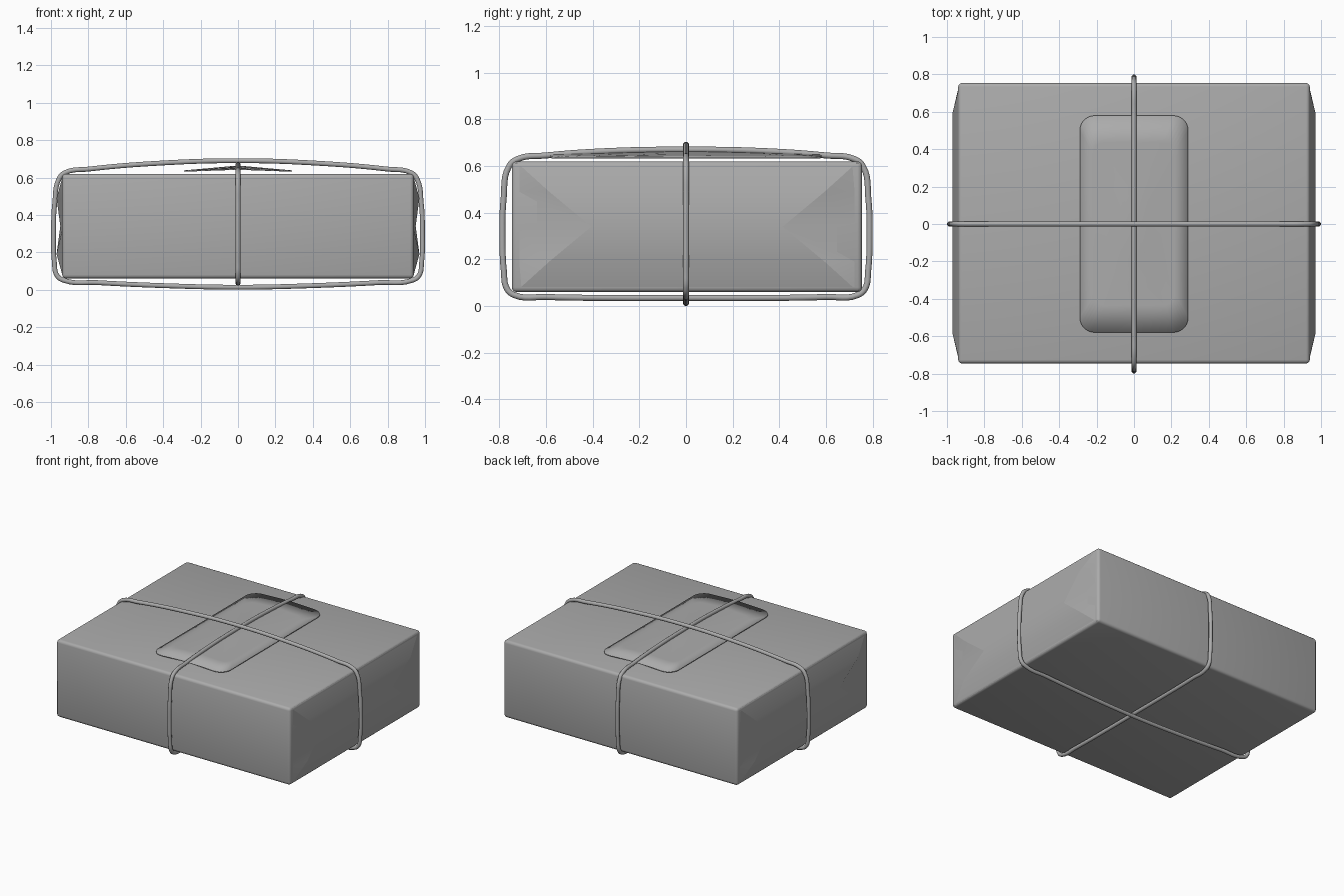
import bpy, bmesh, math

if "Cube" in bpy.data.objects:
    bpy.data.objects.remove(bpy.data.objects["Cube"])


def colour(name, v):
    m = bpy.data.materials.new(name)
    m.diffuse_color = (v, v, v, 1)
    m.use_nodes = True
    m.node_tree.nodes["Principled BSDF"].inputs["Base Color"].default_value = m.diffuse_color
    return m


GREY = colour("paper grey", 0.41)


def finish(bm, name, angle=30):
    bmesh.ops.recalc_face_normals(bm, faces=bm.faces)
    me = bpy.data.meshes.new(name)
    bm.to_mesh(me)
    bm.free()
    ob = bpy.data.objects.new(name, me)
    bpy.context.collection.objects.link(ob)
    me.materials.append(GREY)
    bpy.ops.object.select_all(action='DESELECT')
    bpy.context.view_layer.objects.active = ob
    ob.select_set(True)
    bpy.ops.object.shade_smooth_by_angle(angle=math.radians(angle))
    return ob


# Parcel body: softly rounded box
bm = bmesh.new()
bmesh.ops.create_cube(bm, size=1)
for v in bm.verts:
    v.co = (v.co.x * 1.88, v.co.y * 1.5 + 0.004, 0.34 + v.co.z * 0.56)
bmesh.ops.bevel(bm, geom=bm.edges[:], offset=0.02, segments=3, profile=0.5, affect='EDGES')
finish(bm, "parcel_body", 60)

# Folded ends: two puffed flaps meeting at a middle crease, with tucked side triangles
rows = [(0.612, 0.936, 0.725), (0.49, 0.97, 0.59), (0.34, 0.95, 0.41),
        (0.19, 0.97, 0.59), (0.068, 0.936, 0.725)]
for side, label in ((1, "right"), (-1, "left")):
    bm = bmesh.new()
    grid = []
    for z, x, w in rows:
        grid.append([bm.verts.new((side * px, py + 0.004, z)) for px, py in
                     ((0.936, -0.735), (x, -w), (x, w), (0.936, 0.735))])
    for a, b in zip(grid, grid[1:]):
        for i in range(3):
            bm.faces.new((a[i], a[i + 1], b[i + 1], b[i]))
        for i in (1, 2):
            bm.edges.get((a[i], b[i])).smooth = False
    finish(bm, label + "_folded_end", 60)

# Paper label: rounded rectangle draped to a slight peak under the string
HX, HY, R = 0.29, 0.58, 0.08


def outline(s):
    pts = []
    for k, (cx, cy) in enumerate(((1, 1), (-1, 1), (-1, -1), (1, -1))):
        for j in range(7):
            a = math.radians(90 * k + 15 * j)
            pts.append((cx * (HX - R) + R * math.cos(a), cy * (HY - R) + R * math.sin(a)))
        nx, ny = ((0, HY), (-HX, 0), (0, -HY), (HX, 0))[k]
        pts.append((nx, ny))
    return [(x * s, y * s) for x, y in pts]


bm = bmesh.new()


def drape(x, y):
    return 0.638 + 0.026 * (1 - abs(x) / HX) * (1 - 0.6 * abs(y) / HY)


rings = [[bm.verts.new((x, y, drape(x, y))) for x, y in outline(s)]
         for s in (1, 0.75, 0.5, 0.25)]
n = len(rings[0])
centre = bm.verts.new((0, 0, drape(0, 0)))
for i in range(n):
    j = (i + 1) % n
    for a, b in zip(rings, rings[1:]):
        bm.faces.new((a[i], a[j], b[j], b[i]))
    bm.faces.new((rings[-1][i], rings[-1][j], centre))
label = finish(bm, "paper_label")
mod = label.modifiers.new("thickness", 'SOLIDIFY')
mod.thickness = 0.007
mod.offset = -1


# String loops: half profile of (distance, height), mirrored to a closed loop
def string(name, half, along_x):
    pts = half + [(-d, z) for d, z in reversed(half) if d > 0]
    cu = bpy.data.curves.new(name, 'CURVE')
    cu.dimensions = '3D'
    cu.bevel_depth = 0.0135
    cu.bevel_resolution = 3
    cu.resolution_u = 6
    sp = cu.splines.new('BEZIER')
    sp.bezier_points.add(len(pts) - 1)
    sp.use_cyclic_u = True
    for p, (d, z) in zip(sp.bezier_points, pts):
        p.co = (d, 0, z) if along_x else (0, d, z)
        p.handle_left_type = p.handle_right_type = 'AUTO'
    cu.materials.append(GREY)
    ob = bpy.data.objects.new(name, cu)
    bpy.context.collection.objects.link(ob)
    bpy.ops.object.select_all(action='DESELECT')
    bpy.context.view_layer.objects.active = ob
    ob.select_set(True)
    bpy.ops.object.convert(target='MESH')
    bpy.ops.object.shade_smooth()


string("long_string", [(0, 0.69), (0.45, 0.675), (0.8, 0.645), (0.92, 0.628), (0.953, 0.6),
                       (0.98, 0.46), (0.986, 0.3), (0.982, 0.15), (0.967, 0.075), (0.93, 0.05),
                       (0.75, 0.038), (0.4, 0.022), (0, 0.0135)], True)
string("short_string", [(0, 0.67), (0.35, 0.663), (0.6, 0.645), (0.72, 0.63), (0.757, 0.6),
                        (0.781, 0.46), (0.786, 0.3), (0.78, 0.15), (0.767, 0.075), (0.735, 0.047),
                        (0.6, 0.039), (0.3, 0.035), (0, 0.035)], False)
